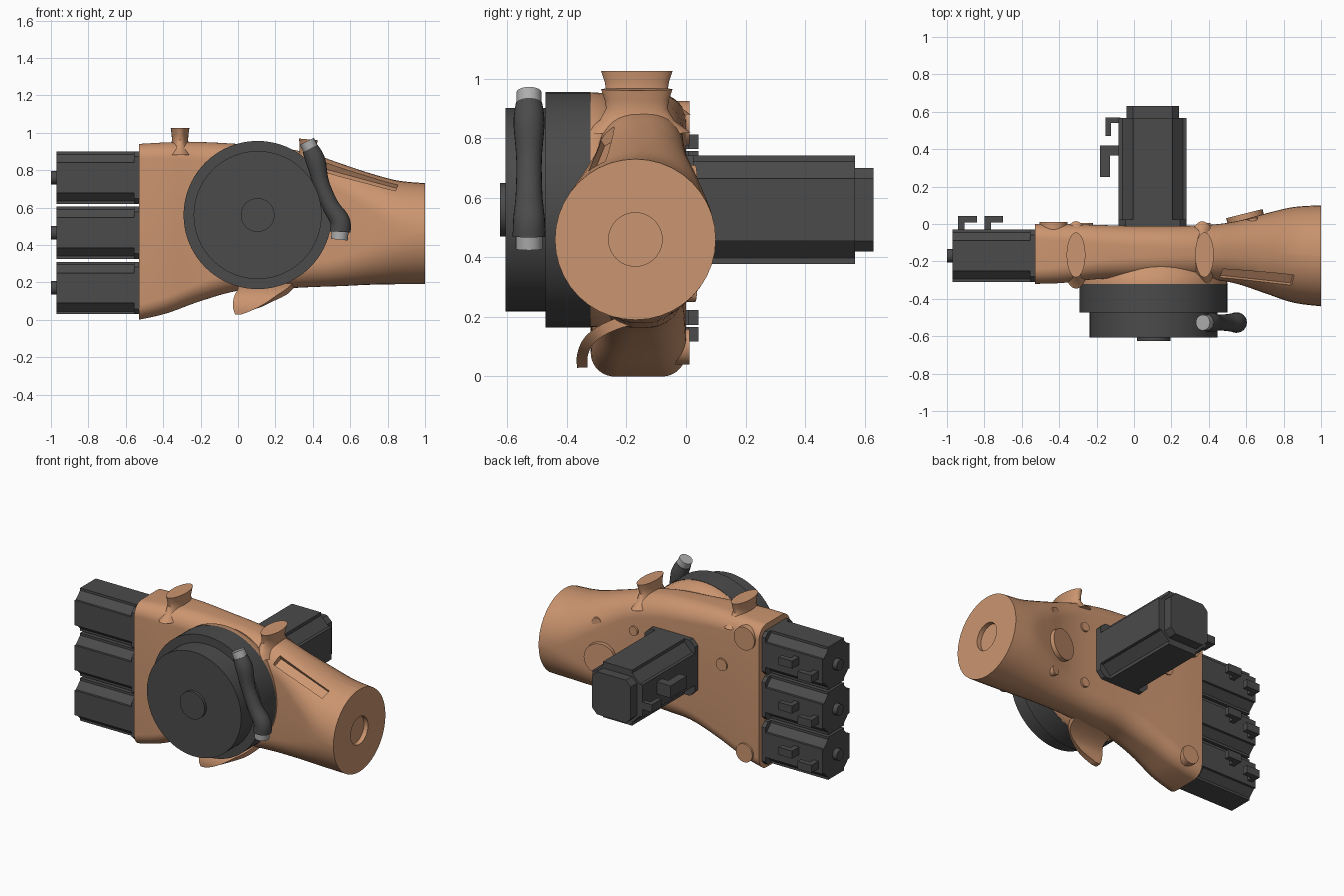
import bpy, bmesh
from math import sin, cos, pi
from mathutils import Vector

if "Cube" in bpy.data.objects:
    bpy.data.objects.remove(bpy.data.objects["Cube"])


def material(name, rgb):
    m = bpy.data.materials.new(name)
    m.diffuse_color = (*rgb, 1)
    m.use_nodes = True
    m.node_tree.nodes["Principled BSDF"].inputs["Base Color"].default_value = m.diffuse_color
    return m


ORANGE = material("orange_shell", (0.60, 0.30, 0.16))
DARK = material("dark_metal", (0.07, 0.07, 0.07))
LIGHT = material("light_metal", (0.42, 0.42, 0.42))


def loft(name, rings, mat):
    """Skin a list of equally sized point rings and cap both ends."""
    bm = bmesh.new()
    rows = [[bm.verts.new(p) for p in r] for r in rings]
    n = len(rows[0])
    for a, b in zip(rows, rows[1:]):
        for i in range(n):
            j = (i + 1) % n
            bm.faces.new((a[i], a[j], b[j], b[i]))
    bm.faces.new(rows[0])
    bm.faces.new(rows[-1])
    bmesh.ops.recalc_face_normals(bm, faces=bm.faces)
    me = bpy.data.meshes.new(name)
    bm.to_mesh(me)
    bm.free()
    me.materials.append(mat)
    ob = bpy.data.objects.new(name, me)
    bpy.context.collection.objects.link(ob)
    return ob


def smooth_path(rows, steps=6):
    """Catmull-Rom interpolation of a short table of tuples."""
    rows = [Vector(r) for r in rows]
    out = []
    for i in range(len(rows) - 1):
        p0, p1, p2 = rows[max(i - 1, 0)], rows[i], rows[i + 1]
        p3 = rows[min(i + 2, len(rows) - 1)]
        for k in range(steps):
            t = k / steps
            out.append(0.5 * (2 * p1 + (p2 - p0) * t + (2 * p0 - 5 * p1 + 4 * p2 - p3) * t * t
                              + (3 * p1 - p0 - 3 * p2 + p3) * t ** 3))
    return out + [rows[-1]]


def turned(name, origin, axis, stations, mat, stretch=1, n=48):
    """Round part: stations are (distance along axis, radius); stretch widens it in y."""
    w = Vector(axis).normalized()
    u = w.cross(Vector((0, 1, 0)))
    u = u.normalized() if u.length > 0.1 else Vector((1, 0, 0))
    v = w.cross(u)
    o = Vector(origin)
    return loft(name, [[o + w * t + u * r * cos(2 * pi * i / n) + v * r * stretch * sin(2 * pi * i / n)
                        for i in range(n)] for t, r in stations], mat)


def cut(target, cutter):
    mod = target.modifiers.new("cut", "BOOLEAN")
    mod.operation, mod.object, mod.solver = "DIFFERENCE", cutter, "EXACT"
    bpy.context.view_layer.objects.active = target
    bpy.ops.object.modifier_apply(modifier=mod.name)
    bpy.data.objects.remove(cutter)


# Main arm shell: rounded rectangle turning into a round wrist (x, y0, y1, z0, z1, corner)
def shell_ring(x, y0, y1, z0, z1, r):
    pts = []
    for k, (cy, cz) in enumerate(((y1 - r, z1 - r), (y0 + r, z1 - r), (y0 + r, z0 + r), (y1 - r, z0 + r))):
        for i in range(11):
            a = (k + i / 10) * pi / 2
            pts.append((x, cy + r * cos(a), cz + r * sin(a)))
    return pts


sections = [(-0.53, -0.32, 0.0, 0.0, 0.94, 0.08), (-0.38, -0.315, 0.0, 0.035, 0.948, 0.09),
            (-0.2, -0.295, -0.005, 0.10, 0.95, 0.10), (0.0, -0.29, -0.01, 0.155, 0.94, 0.11),
            (0.2, -0.29, -0.01, 0.165, 0.925, 0.12), (0.4, -0.295, -0.005, 0.175, 0.885, 0.13),
            (0.55, -0.32, 0.015, 0.18, 0.835, 0.155), (0.7, -0.37, 0.055, 0.187, 0.785, 0.2),
            (0.85, -0.42, 0.09, 0.19, 0.745, 0.25), (1.0, -0.44, 0.10, 0.19, 0.73, 0.2695)]
shell = loft("arm_shell", [shell_ring(*s) for s in smooth_path(sections)], ORANGE)

# Recesses: wrist bore, cable slot, back cover seat
cut(shell, turned("bore_cutter", (0.97, -0.17, 0.46), (1, 0, 0), [(0, 0.09), (0.1, 0.09)], ORANGE))
d = Vector((0.37, -0.04, -0.10)).normalized()
nrm = Vector((0.1, -0.5, 0.8))
nrm = (nrm - d * nrm.dot(d)).normalized()
side = d.cross(nrm)
mid = Vector((0.655, -0.275, 0.75))
cut(shell, loft("slot_cutter", [[mid + d * e + side * s * 0.032 + nrm * h for s, h in
                                 ((-1, -0.015), (1, -0.015), (1, 0.12), (-1, 0.12))]
                                for e in (-0.2, 0.2)], ORANGE))

# Round joint housing on the front, with stacked drive discs
HUB = (0.105, 0, 0.56)
turned("joint_housing", HUB, (0, -1, 0),
       [(0.12, 0.34), (0.2, 0.345), (0.25, 0.37), (0.28, 0.392), (0.322, 0.394)], ORANGE, n=80)
turned("drive_disc", HUB, (0, -1, 0), [(0.32, 0.396), (0.472, 0.396)], DARK, n=80)
turned("drive_cover", HUB, (0, -1, 0), [(0.46, 0.342), (0.606, 0.342)], DARK, n=80)
turned("drive_cap", HUB, (0, -1, 0), [(0.6, 0.09), (0.625, 0.09)], DARK)

# Oval mounting posts on the top edge
for name, x, z, ax in (("post_rear", -0.31, 0.88, 0.0), ("post_front", 0.365, 0.82, 0.08)):
    turned(name, (x, -0.165, z), (ax, 0, 1),
           [(0, 0.075), (0.04, 0.052), (0.08, 0.043), (0.11, 0.045), (0.145, 0.05)], ORANGE, 2.4)

# Curved cable guide under the joint (y, z, x start, x end)
guide = smooth_path([(-0.348, 0.03, -0.015, 0.02), (-0.348, 0.07, -0.028, 0.12),
                     (-0.33, 0.115, -0.02, 0.20), (-0.29, 0.15, 0.0, 0.26),
                     (-0.23, 0.178, 0.0, 0.29), (-0.17, 0.195, 0.0, 0.3)])
rings = []
for i, g in enumerate(guide):
    a, b = guide[max(i - 1, 0)], guide[min(i + 1, len(guide) - 1)]
    t = Vector((b[0] - a[0], b[1] - a[1])).normalized() * 0.018
    rings.append([(x, g[0] + s * t.y, g[1] - s * t.x) for x, s in
                  ((g[2], -1), (g[3], -1), (g[3], 1), (g[2], 1))])
loft("cable_guide", rings, ORANGE)

# Pads, covers and screw bosses on the back
for name, x, y, z, r, nx in (("pad_upper", -0.43, 0.012, 0.85, 0.075, 0), ("pad_lower", -0.43, 0.012, 0.10, 0.06, 0),
                             ("pad_middle", -0.26, 0.006, 0.63, 0.04, 0),
                             ("back_cover", 0.59, 0.055, 0.46, 0.1, -0.25),
                             ("boss_upper", 0.63, 0.03, 0.68, 0.03, -0.22),
                             ("boss_lower", 0.63, 0.03, 0.28, 0.03, -0.22),
                             ("boss_side_upper", 0.38, 0.006, 0.68, 0.03, 0),
                             ("boss_side_lower", 0.38, 0.006, 0.30, 0.03, 0)):
    turned(name, (x, y, z), (nx, 1, 0), [(-0.06, r), (0, r)], ORANGE, n=32)


# Stepper motors with notched corners and plug hooks
def motor(name, origin, U, V, half, length, hooks):
    o, U, V, W = Vector(origin), Vector(U), Vector(V), Vector((0, 0, 1))

    def prism(part, quarter, a0, a1):
        ring = []
        for k in range(4):
            c, s = round(cos(k * pi / 2)), round(sin(k * pi / 2))
            ring += [(x * c - y * s, x * s + y * c) for x, y in quarter]
        loft(name + part, [[o + U * a + V * x + W * y for x, y in ring] for a in (a0, a1)], DARK)

    h = half
    prism("_flange", [(h, 0.8 * h), (0.8 * h, h)], -0.03, 0.025)
    prism("_body", [(h, 0.58 * h), (0.89 * h, 0.58 * h), (0.58 * h, 0.89 * h), (0.58 * h, h)], 0.02, length)
    for i, (a0, a1, rise, th, wid, w0) in enumerate(hooks):
        prof = [(a1, -0.01), (a1, rise), (a0, rise), (a0, rise - th), (a1 - th, rise - th), (a1 - th, -0.01)]
        loft(f"{name}_plug_{i + 1}", [[o + U * a + V * (h + r) + W * (w0 + s * wid / 2) for a, r in prof]
                                      for s in (-1, 1)], DARK)
    return prism


small_hooks = [(0.17, 0.27, 0.072, 0.035, 0.05, 0.028), (0.31, 0.41, 0.072, 0.035, 0.05, -0.028)]
for i, z in enumerate((0.17, 0.465, 0.76)):
    motor(f"wrist_motor_{i + 1}", (-0.53, -0.17, z), (-1, 0, 0), (0, 1, 0), 0.14, 0.44, small_hooks)
    turned(f"wrist_motor_shaft_{i + 1}", (-0.96, -0.17, z), (-1, 0, 0), [(0, 0.036), (0.04, 0.036)], DARK, n=24)
prism = motor("elbow_motor", (0.1, 0, 0.56), (0, 1, 0), (-1, 0, 0), 0.182, 0.567,
              [(0.25, 0.42, 0.1, 0.055, 0.08, 0.03), (0.47, 0.57, 0.07, 0.03, 0.05, -0.03)])
prism("_end_cap", [(0.14, 0.105), (0.105, 0.14)], 0.56, 0.63)

# Flexible hose over the front with light end fittings (x, z, radius)
hose = smooth_path([(0.385, 0.915, 0.045), (0.415, 0.85, 0.052), (0.445, 0.73, 0.043),
                    (0.495, 0.61, 0.045), (0.545, 0.53, 0.053), (0.547, 0.47, 0.055)])
rings = []
for i, p in enumerate(hose):
    a, b = hose[max(i - 1, 0)], hose[min(i + 1, len(hose) - 1)]
    t = Vector((b[0] - a[0], b[1] - a[1])).normalized()
    rings.append([(p[0] - t.y * p[2] * cos(k * pi / 12), -0.527 + p[2] * sin(k * pi / 12),
                   p[1] + t.x * p[2] * cos(k * pi / 12)) for k in range(24)])
loft("hose", rings, DARK)
turned("hose_fitting_top", (0.395, -0.527, 0.9), (-0.4, 0, 0.8), [(0, 0.042), (0.06, 0.042)], LIGHT, n=24)
turned("hose_fitting_bottom", (0.547, -0.527, 0.48), (-0.1, 0, -1), [(0, 0.045), (0.052, 0.045)], LIGHT, n=24)

bpy.ops.object.select_all(action="SELECT")
bpy.context.view_layer.objects.active = shell
bpy.ops.object.shade_smooth_by_angle(angle=0.6)
